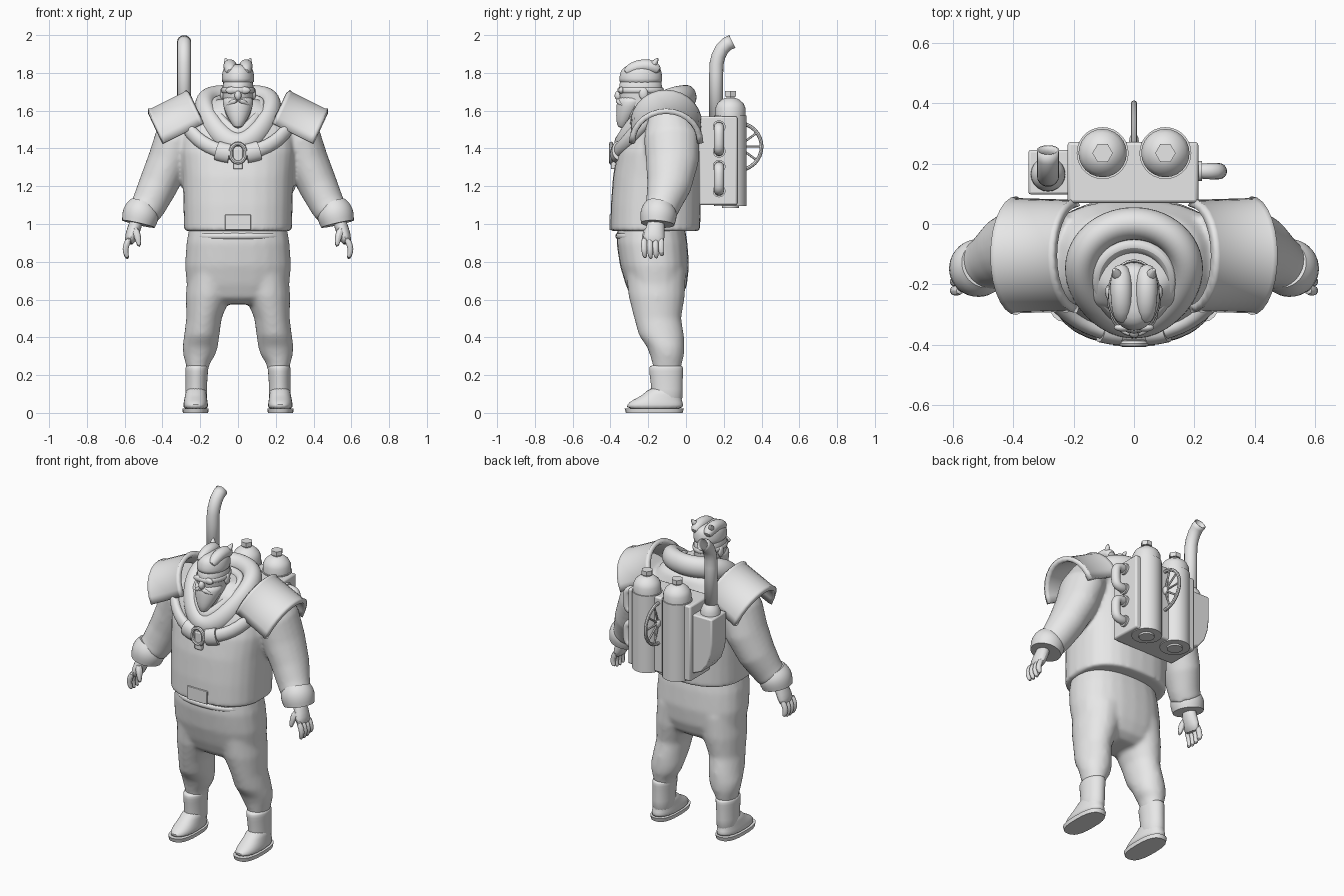
import bpy, bmesh
from math import sin, cos, pi, radians, copysign
from mathutils import Vector

if "Cube" in bpy.data.objects:
    bpy.data.objects.remove(bpy.data.objects["Cube"], do_unlink=True)

grey = bpy.data.materials.new("plain_grey")
grey.use_nodes = True
grey.diffuse_color = (0.8, 0.8, 0.8, 1)
grey.node_tree.nodes["Principled BSDF"].inputs["Base Color"].default_value = (0.8, 0.8, 0.8, 1)
X, Y, Z = Vector((1, 0, 0)), Vector((0, 1, 0)), Vector((0, 0, 1))


def loft(rows, n=20, p=2.0):
    """Horizontal superellipse rings from rows of (x, y, z, rx, ry)."""
    def power(v):
        return copysign(abs(v) ** (2 / p), v)
    return [[Vector((x + rx * power(cos(2 * pi * i / n)), y + ry * power(sin(2 * pi * i / n)), z))
             for i in range(n)] for x, y, z, rx, ry in rows]


def sweep(pts, radii, n=12, ref=Y, wrap=False):
    """Rings carried along a path; radii is one number, a pair, or a list of either."""
    pts = [Vector(p) for p in pts]
    m, rings = len(pts), []
    for k, p in enumerate(pts):
        nxt = pts[(k + 1) % m] if wrap else pts[min(k + 1, m - 1)]
        prv = pts[k - 1] if wrap else pts[max(k - 1, 0)]
        t = (nxt - prv).normalized()
        a = ref.cross(t).normalized()
        b = t.cross(a)
        r = radii[k] if isinstance(radii, list) else radii
        ra, rb = r if isinstance(r, tuple) else (r, r)
        rings.append([p + a * ra * cos(2 * pi * i / n) + b * rb * sin(2 * pi * i / n) for i in range(n)])
    return rings


def finish(name, bm, sub=0, remesh=0, solid=0, bevel=0, angle=40):
    bmesh.ops.recalc_face_normals(bm, faces=bm.faces)
    me = bpy.data.meshes.new(name)
    bm.to_mesh(me)
    bm.free()
    for f in me.polygons:
        f.use_smooth = True
    me.set_sharp_from_angle(angle=radians(angle))
    me.materials.append(grey)
    ob = bpy.data.objects.new(name, me)
    bpy.context.collection.objects.link(ob)
    if solid:
        mod = ob.modifiers.new("thickness", "SOLIDIFY")
        mod.thickness, mod.offset = solid, -1
    if bevel:
        mod = ob.modifiers.new("bevel", "BEVEL")
        mod.width, mod.segments = bevel, 2
    if sub:
        mod = ob.modifiers.new("smooth", "SUBSURF")
        mod.levels = mod.render_levels = sub
    if remesh:
        mod = ob.modifiers.new("blend", "REMESH")
        mod.mode, mod.voxel_size, mod.use_smooth_shade = "VOXEL", remesh, True
        mod = ob.modifiers.new("relax", "SMOOTH")
        mod.factor, mod.iterations = 0.5, 10
    return ob


def skin(name, *pieces, wrap=False, caps=True, closed=True, sharp=False, **kw):
    """Join rings into one surface for each piece."""
    bm = bmesh.new()
    crease = bm.edges.layers.float.new("crease_edge")
    for rings in pieces:
        vs = [[bm.verts.new(p) for p in r] for r in rings]
        n = len(vs[0])
        for k in range(len(vs) if wrap else len(vs) - 1):
            u, v = vs[k], vs[(k + 1) % len(vs)]
            for i in range(n if closed else n - 1):
                j = (i + 1) % n
                bm.faces.new((u[i], u[j], v[j], v[i]))
        if caps and closed and not wrap:
            for ring in (vs[0], vs[-1]):
                for e in bm.faces.new(ring).edges:
                    e[crease] = 1.0 if sharp else 0.0
    return finish(name, bm, **kw)


def box(name, lo, hi, bevel=0.006):
    bm = bmesh.new()
    bmesh.ops.create_cube(bm, size=1)
    for v in bm.verts:
        v.co = [(l + h) / 2 + c * (h - l) for c, l, h in zip(v.co, lo, hi)]
    return finish(name, bm, bevel=bevel)


def ball(name, at, size):
    bm = bmesh.new()
    bmesh.ops.create_uvsphere(bm, u_segments=16, v_segments=10, radius=1)
    for v in bm.verts:
        v.co = [a + c * s for a, c, s in zip(at, v.co, size)]
    return finish(name, bm, angle=80)


def circle(n, fn):
    return [fn(2 * pi * i / n) for i in range(n)]


SIDES = (("left_", 1), ("right_", -1))

# Trousers: hips and both legs blended together
hips = loft([(0, -.185, .99, .257, .178), (0, -.18, .9, .273, .188), (0, -.167, .78, .281, .183),
             (0, -.157, .68, .272, .163), (0, -.155, .61, .23, .135), (0, -.155, .575, .16, .09)], 24, 2.4)
legs = [loft([(s * .14, -.16, .76, .125, .16), (s * .157, -.155, .62, .12, .15), (s * .18, -.15, .5, .094, .125),
              (s * .192, -.13, .41, .094, .12), (s * .2, -.108, .35, .094, .1),
              (s * .205, -.1, .305, .085, .09), (s * .213, -.1, .265, .066, .08), (s * .215, -.1, .2, .05, .065)])
        for _, s in SIDES]
skin("trousers", hips, *legs, remesh=.012)
skin("waist_roll", loft([(0, -.185, .905, .25, .18), (0, -.188, .93, .258, .19), (0, -.188, .97, .26, .19)], 24, 2.4), sub=1)

# Jacket and sleeves blended together
body = loft([(0, -.163, .962, .286, .238), (0, -.16, 1.1, .289, .238), (0, -.153, 1.25, .293, .234),
             (0, -.14, 1.38, .305, .224), (0, -.12, 1.5, .3, .197), (0, -.12, 1.6, .22, .16),
             (0, -.13, 1.66, .12, .1)], 28, 2.5)
sleeves = [sweep([(s * .25, -.09, 1.55), (s * .325, -.075, 1.45), (s * .367, -.073, 1.33), (s * .425, -.09, 1.2),
                  (s * .473, -.122, 1.1), (s * .498, -.137, 1.06)],
                 [.12, (.118, .148), (.113, .14), (.104, .118), .093, .088], 20) for _, s in SIDES]
skin("jacket", body, *sleeves, remesh=.011)
box("jacket_hem_flap", (-.068, -.405, .968), (.068, -.38, 1.05), .003)


# Collar opening into a V, an inner collar, and the strap across the chest
def collar_path(width, depth, mid, top, drop):
    def point(t):
        f = ((1 - cos(t)) / 2) ** 2
        return (width * sin(t) * (1 - .2 * f), mid + depth * cos(t), top - drop * f)
    return circle(28, point)


skin("collar", sweep(collar_path(.185, .165, -.162, 1.672, .25), (.056, .066), 14, Z, True), wrap=True, sub=1)
skin("inner_collar", sweep(collar_path(.13, .125, -.195, 1.64, .17), (.03, .05), 10, Z, True), wrap=True, sub=1)
skin("chest_strap", sweep([(.31 * sin(a), -.13 - .24 * cos(a), 1.642 - .27 * cos(a))
                           for a in [radians(d) for d in range(-75, 76, 15)]], (.03, .04), 12, Z), sub=1)
skin("buckle_ring", sweep(circle(20, lambda t: (.04 * cos(t), -.396, 1.375 + .05 * sin(t))), .011, 8, Y, True), wrap=True)
box("buckle_tongue", (-.024, -.398, 1.29), (.024, -.36, 1.4))
for side, s in SIDES:
    skin(side + "strap_keeper", sweep([(s * .045, -.365, 1.373), (s * .075, -.363, 1.378), (s * .11, -.355, 1.388)],
                                      (.039, .054), 12, Z), sub=1, sharp=True)

# Head, beard and headgear
skin("face", loft([(0, -.22, 1.48, .08, .09), (0, -.235, 1.6, .075, .1), (0, -.24, 1.65, .081, .114),
                   (0, -.24, 1.72, .084, .118), (0, -.24, 1.79, .081, .11)]), sub=1)
skin("beard", loft([(0, -.34, 1.505, .02, .02), (0, -.326, 1.55, .047, .045), (0, -.303, 1.6, .072, .067),
                    (0, -.288, 1.645, .085, .08), (0, -.28, 1.68, .08, .078)]), sub=1)
skin("cap", loft([(0, -.24, 1.735, .088, .117), (0, -.24, 1.77, .088, .116), (0, -.238, 1.805, .084, .111),
                  (0, -.235, 1.83, .075, .098), (0, -.23, 1.848, .045, .065)]), sub=1)
skin("goggle_band", sweep(circle(24, lambda t: (.084 * cos(t), -.24 + .117 * sin(t), 1.708)), (.006, .014), 8, Z, True), wrap=True)
ball("nose", (0, -.358, 1.68), (.018, .02, .026))
for side, s in SIDES:
    skin(side + "cap_crest", sweep([(s * .038, -.325, 1.795), (s * .041, -.285, 1.826), (s * .042, -.225, 1.84),
                                    (s * .043, -.17, 1.834), (s * .043, -.14, 1.805)],
                                   [.024, .035, .038, .037, .024], 12, X), sub=1)
    skin(side + "cap_tip", sweep([(s * .05, -.18, 1.835), (s * .06, -.16, 1.86), (s * .068, -.148, 1.88)],
                                 [.026, .016, .004], 8), sub=1)
    ball(side + "goggle_lens", (s * .036, -.343, 1.708), (.03, .014, .019))
    ball(side + "ear", (s * .084, -.225, 1.69), (.012, .024, .032))
    skin(side + "moustache", sweep([(0, -.362, 1.655), (s * .03, -.356, 1.648), (s * .065, -.333, 1.625)],
                                   [.015, .015, .005], 8, Z), sub=1)

for side, s in SIDES:
    # Shoulder plate: an arch along a sloping axis
    plate = []
    for f in (0, .06, .5, .94, 1):
        lip = .006 if f in (0, 1) else 0
        plate.append([Vector((s * (.19 + .2 * f + .43 * (.195 + lip) * sin(a)), -.105 - (.185 + .006 * f + lip) * cos(a),
                              1.53 - .1 * f + .9 * (.195 + lip) * sin(a))) for a in [pi * k / 14 for k in range(15)]])
    skin(side + "shoulder_plate", plate, closed=False, solid=.028)

    # Cuff and hand
    skin(side + "cuff", sweep([(s * .498, -.135, 1.1), (s * .508, -.142, 1.075), (s * .518, -.147, 1.04), (s * .527, -.15, 1.0)],
                              [.08, .096, .1, .09], 18), sub=1, sharp=True)
    skin(side + "palm", sweep([(s * .53, -.155, 1.04), (s * .548, -.162, .98), (s * .565, -.17, .935), (s * .58, -.175, .89)],
                              [(.036, .044), (.037, .05), (.036, .06), (.022, .058)]), sub=1)
    for k, finger in enumerate(("index", "middle", "ring", "little")):
        y, drop = -.22 + .03 * k, (.005, 0, .003, .018)[k]
        skin(side + finger + "_finger", sweep([(s * .572, y, .93), (s * .595, y - .002, .885), (s * .597, y, .85),
                                               (s * .583, y + .004, .812 + drop)], [.018, .018, .017, .01], 8), sub=1)
    skin(side + "thumb", sweep([(s * .55, -.195, .98), (s * .53, -.218, .935), (s * .522, -.224, .875)],
                               [.026, .021, .011], 8), sub=1)

    # Boot
    skin(side + "boot_shaft", loft([(s * .217, -.105, .255, .058, .086), (s * .218, -.105, .24, .062, .092),
                                    (s * .219, -.105, .205, .06, .09), (s * .221, -.1, .13, .056, .082),
                                    (s * .222, -.1, .03, .062, .088)]), sub=1)
    skin(side + "boot_foot", loft([(s * .224, -.165, .015, .067, .155), (s * .224, -.165, .045, .066, .152),
                                   (s * .224, -.153, .068, .062, .132), (s * .223, -.125, .095, .057, .1),
                                   (s * .222, -.108, .14, .052, .084)], 20, 2.3), sub=1)
    skin(side + "boot_sole", loft([(s * .225, -.168, 0, .067, .15), (s * .225, -.168, .024, .07, .157)], 24, 2.6))

# Backpack: frame and two tanks
box("pack_frame", (-.22, .07, 1.1), (.213, .272, 1.57), .01)
for side, s in SIDES:
    cx, cy = s * .104, .235
    skin(side + "tank", loft([(cx, cy, 1.095, .086, .086), (cx, cy, 1.575, .086, .086)], 28))
    skin(side + "tank_dome", loft([(cx, cy, z, r, r) for z, r in
                                   ((1.57, .08), (1.615, .08), (1.64, .068), (1.66, .045), (1.668, .025))], 24), angle=60)
    skin(side + "tank_cap", loft([(cx, cy, 1.655, .025, .025), (cx, cy, 1.675, .025, .025),
                                  (cx, cy, 1.676, .034, .034), (cx, cy, 1.703, .034, .034)], 6))
    skin(side + "tank_foot", loft([(cx, cy, 1.085, .045, .045), (cx, cy, 1.1, .045, .045)], 16))

# Valve wheel standing between the tanks
hub = Vector((0, .275, 1.41))
skin("wheel_rim", sweep(circle(32, lambda t: hub + .125 * (Y * cos(t) + Z * sin(t))), .01, 8, X, True), wrap=True)
ball("wheel_hub", hub, (.016, .025, .025))
for k in range(10):
    t = 2 * pi * k / 10
    skin("wheel_spoke", sweep([hub, hub + .122 * (Y * cos(t) + Z * sin(t))], .006, 6, X))

# Bent pipes on the left flank
for z in (1.385, 1.175):
    bend = [(.2, 0), (.26, 0), (.276, .012), (.282, .035), (.282, .095), (.276, .118), (.26, .13), (.2, .13)]
    skin("flank_pipe", sweep([(x, .175, z + h) for x, h in bend], .028, 12), sub=1)
    for h in (0, .13):
        skin("pipe_flange", sweep([(.2, .175, z + h), (.226, .175, z + h)], .034, 14))

# Hopper with a rounded belly, and the exhaust above it
belly = [(-.21, 1.51), (-.35, 1.51), (-.35, 1.36), (-.342, 1.29), (-.318, 1.22), (-.275, 1.165), (-.21, 1.14)]
skin("hopper", [[Vector((x, y, z)) for x, z in belly] for y in (.098, .245)], bevel=.008)
skin("exhaust_base", loft([(-.285, .165, z, r, r) for z, r in ((1.5, .058), (1.53, .056), (1.555, .046), (1.57, .034))], 20))
skin("exhaust_pipe", sweep([(-.285, .16, 1.5), (-.285, .16, 1.8), (-.285, .162, 1.85), (-.285, .172, 1.89),
                            (-.285, .192, 1.928), (-.285, .218, 1.953), (-.285, .245, 1.966)], .037, 16, X),
     caps=False, solid=.006, angle=60)
